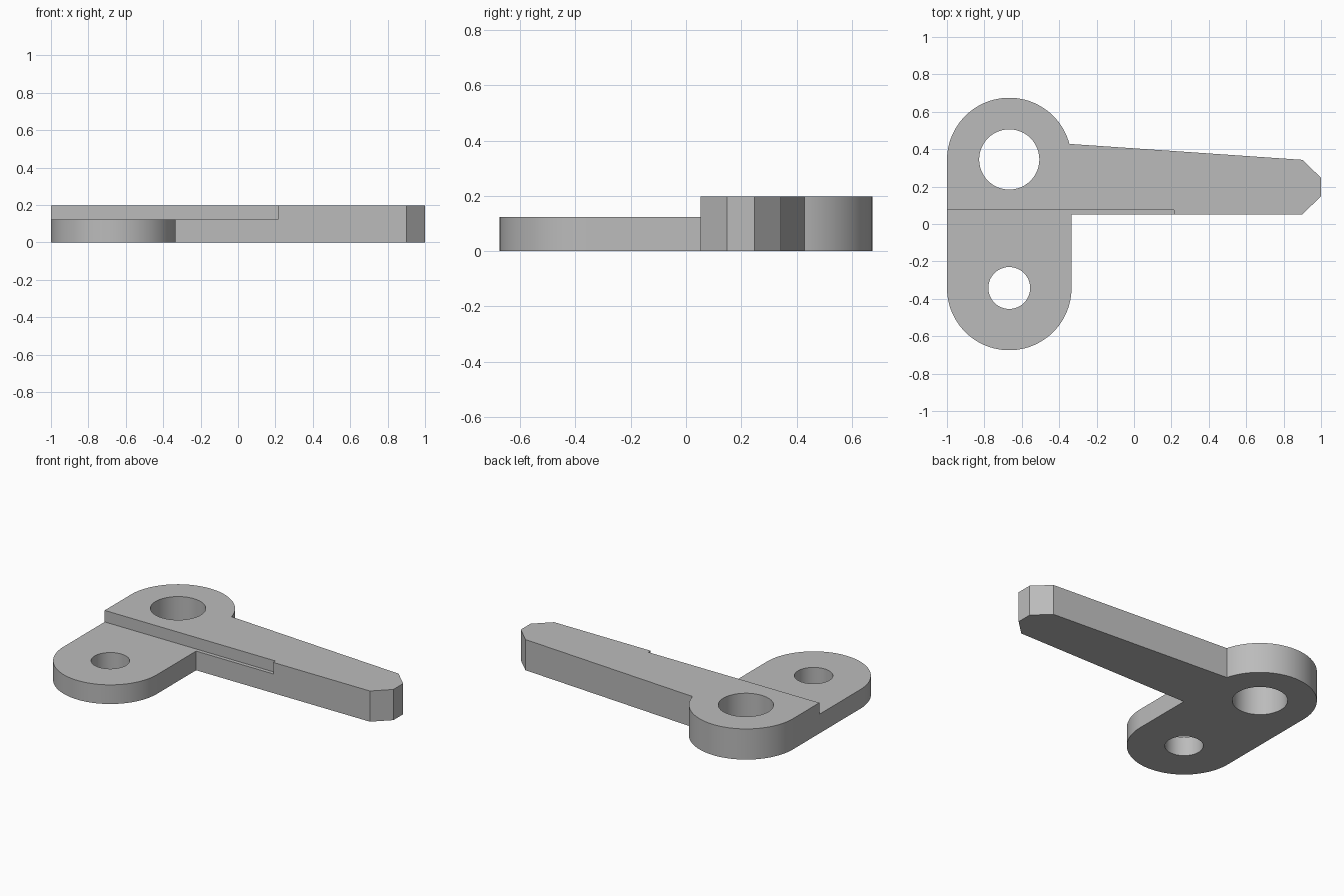
import bpy, bmesh
from math import radians, cos, sin

if "Cube" in bpy.data.objects:
    bpy.data.objects.remove(bpy.data.objects["Cube"])

HEIGHT = 0.197
STEP = 0.123
PIVOT_X = -0.667
PIVOT_Y = 0.342
RADIUS = 0.333

grey = bpy.data.materials.new("grey metal")
grey.use_nodes = True
colour = (0.5, 0.5, 0.5, 1)
grey.diffuse_color = colour
grey.node_tree.nodes["Principled BSDF"].inputs["Base Color"].default_value = colour


def arc(cy, radius, start, end, steps):
    """Points on an arc around a pivot, angles in degrees."""
    angles = [radians(start + (end - start) * i / steps) for i in range(steps + 1)]
    return [(PIVOT_X + radius * cos(a), cy + radius * sin(a)) for a in angles]


def prism(name, outline, z0, z1):
    """Upright prism over a counter-clockwise outline."""
    bm = bmesh.new()
    base = bm.faces.new([bm.verts.new((x, y, z0)) for x, y in outline])
    top = bmesh.ops.extrude_face_region(bm, geom=[base])["geom"]
    verts = [v for v in top if isinstance(v, bmesh.types.BMVert)]
    bmesh.ops.translate(bm, verts=verts, vec=(0, 0, z1 - z0))
    bmesh.ops.recalc_face_normals(bm, faces=bm.faces)
    mesh = bpy.data.meshes.new(name)
    bm.to_mesh(mesh)
    bm.free()
    obj = bpy.data.objects.new(name, mesh)
    bpy.context.collection.objects.link(obj)
    mesh.materials.append(grey)
    return obj


# Lever body: two rounded ends and a tapered arm with a chamfered tip
arm = [(-0.334, 0.052), (0.9, 0.052), (1, 0.148), (1, 0.247), (0.9, 0.343)]
outline = (arc(-PIVOT_Y, RADIUS, 180, 360, 48) + arm
           + arc(PIVOT_Y, RADIUS, 15, 180, 44))
lever = prism("lever_arm", outline, 0, HEIGHT)

# Cutters: the two pivot holes and the recessed step along the front
cutters = [
    prism("large_hole_cutter", arc(PIVOT_Y + 0.003, 0.161, 0, 352.5, 47), -0.1, 0.4),
    prism("small_hole_cutter", arc(-PIVOT_Y, 0.112, 0, 352.5, 47), -0.1, 0.4),
    prism("step_cutter", [(-1.2, -1), (0.214, -1), (0.214, 0.076), (-1.2, 0.076)],
          STEP, 0.4),
]

bpy.ops.object.select_all(action="DESELECT")
lever.select_set(True)
bpy.context.view_layer.objects.active = lever
for cutter in cutters:
    cutter.hide_render = True
    cut = lever.modifiers.new(cutter.name, "BOOLEAN")
    cut.operation = "DIFFERENCE"
    cut.solver = "EXACT"
    cut.object = cutter
    bpy.ops.object.modifier_apply(modifier=cut.name)
    bpy.data.objects.remove(cutter)

bpy.ops.object.shade_smooth_by_angle(angle=radians(20))
